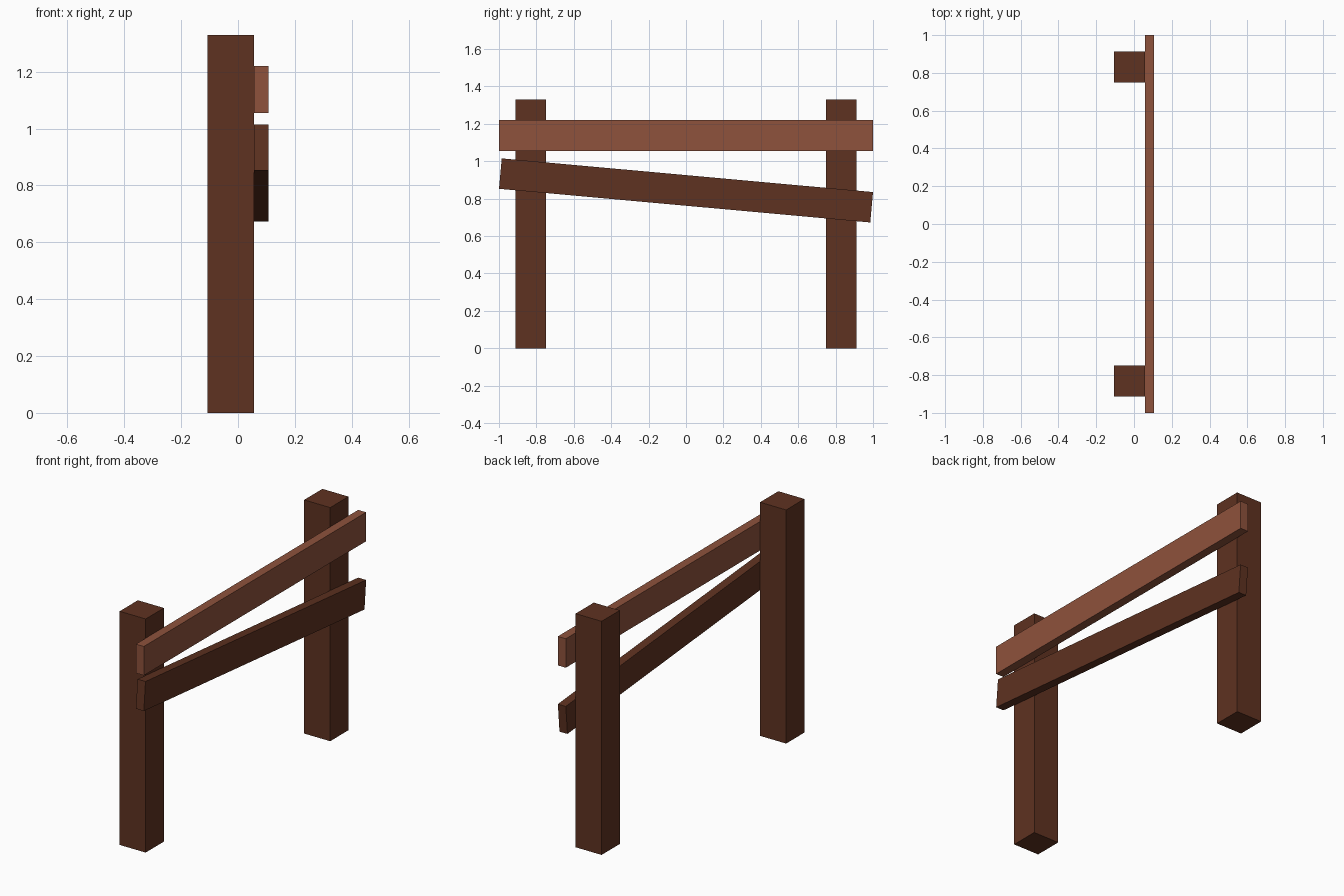
import bpy, math
from mathutils import Matrix

if "Cube" in bpy.data.objects:
    bpy.data.objects.remove(bpy.data.objects["Cube"])


def material(name, color):
    m = bpy.data.materials.new(name)
    m.diffuse_color = (*color, 1.0)
    m.use_nodes = True
    m.node_tree.nodes["Principled BSDF"].inputs["Base Color"].default_value = m.diffuse_color
    return m


dark_wood = material("dark_wood", (0.114, 0.032, 0.015))
light_wood = material("light_wood", (0.271, 0.084, 0.045))


def beam(name, center, size, mat, tilt=0.0):
    """Box of the given size, tilted about the x axis."""
    bpy.ops.mesh.primitive_cube_add(size=1)
    ob = bpy.context.object
    ob.name = name
    ob.data.transform(Matrix.Rotation(tilt, 4, 'X') @ Matrix.Diagonal((*size, 1)))
    ob.location = center
    ob.data.materials.append(mat)
    return ob


# Two upright posts
for side, label in ((-1, "front"), (1, "back")):
    beam(label + "_post", (-0.025, side * 0.83, 0.665), (0.164, 0.164, 1.33), dark_wood)

# Level upper rail and sagging lower rail, fixed to the right faces of the posts
beam("upper_rail", (0.082, 0, 1.138), (0.05, 2.0, 0.165), light_wood)
beam("lower_rail", (0.082, 0, 0.844), (0.05, 1.993, 0.163), dark_wood, math.radians(-5.18))
